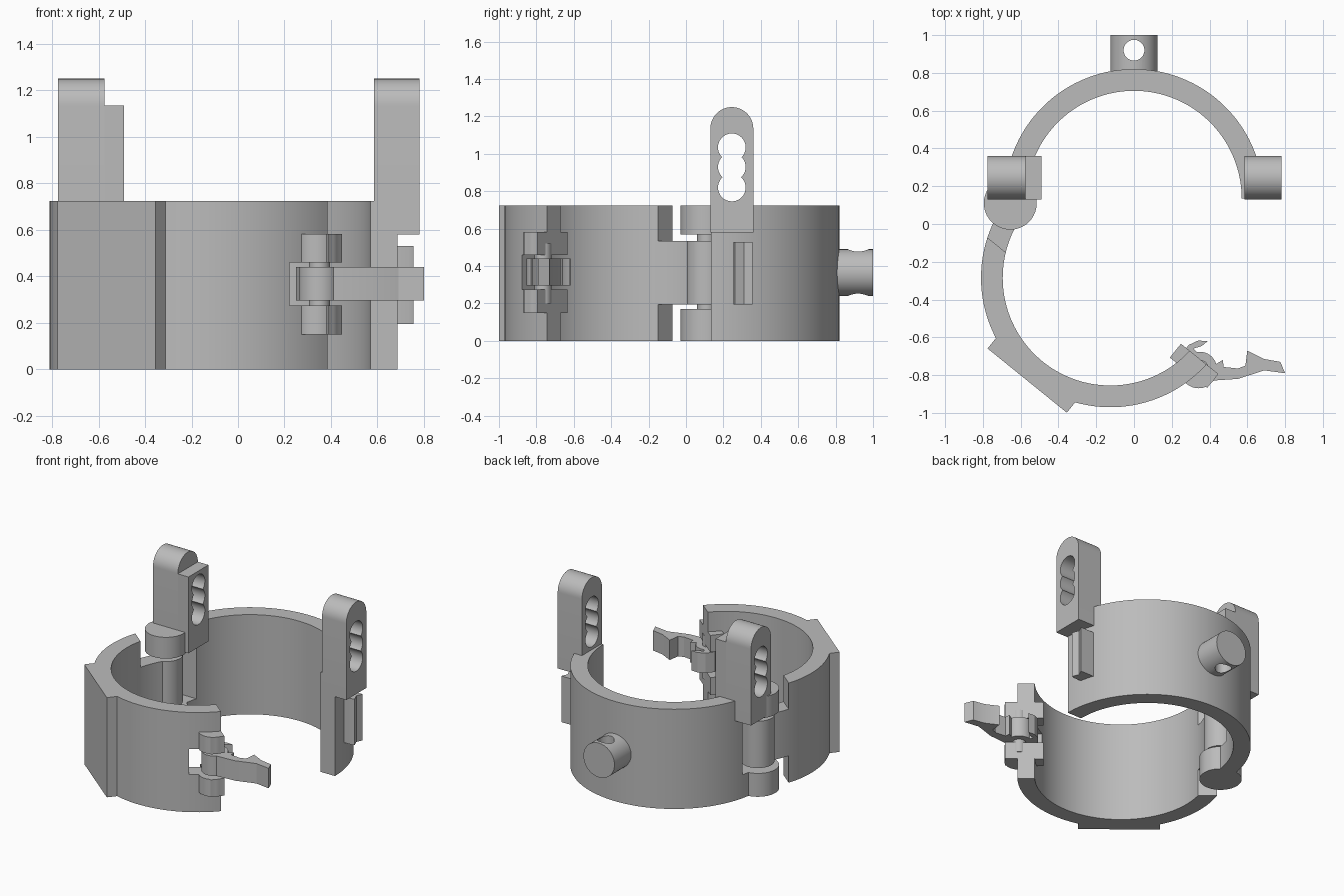
import bpy, bmesh
from math import sin, cos, pi, asin, radians
from mathutils import Matrix, Vector

if "Cube" in bpy.data.objects:
    bpy.data.objects.remove(bpy.data.objects["Cube"], do_unlink=True)

gray = bpy.data.materials.new("plain gray")
gray.use_nodes = True
gray.diffuse_color = (0.5, 0.5, 0.5, 1)
gray.node_tree.nodes["Principled BSDF"].inputs["Base Color"].default_value = gray.diffuse_color

H, R_OUT, R_IN = 0.725, 0.685, 0.57
REAR = Matrix.Translation((0, 0.135, 0))
# front half is swung open about the hinge
FRONT = Matrix.Translation((-0.125, -0.285, 0)) @ Matrix.Rotation(radians(-39), 4, 'Z')
WORLD = Matrix.Identity(4)


def prism(name, pts, lo, hi, axis='z', place=WORLD):
    """Extrude a 2D outline along an axis."""
    turn = {'z': lambda u, v, w: (u, v, w), 'x': lambda u, v, w: (w, u, v),
            'y': lambda u, v, w: (v, w, u)}[axis]
    bm = bmesh.new()
    base = bm.faces.new([bm.verts.new(turn(u, v, lo)) for u, v in pts])
    ext = bmesh.ops.extrude_face_region(bm, geom=[base])
    shift = Vector(turn(0, 0, hi - lo))
    bmesh.ops.translate(bm, verts=[g for g in ext["geom"] if isinstance(g, bmesh.types.BMVert)], vec=shift)
    bmesh.ops.recalc_face_normals(bm, faces=bm.faces)
    me = bpy.data.meshes.new(name)
    bm.to_mesh(me)
    bm.free()
    me.transform(place)
    me.materials.append(gray)
    ob = bpy.data.objects.new(name, me)
    bpy.context.collection.objects.link(ob)
    return ob


def arc(cx, cy, r, a0, a1, n=32):
    return [(cx + r * cos(a0 + (a1 - a0) * i / n), cy + r * sin(a0 + (a1 - a0) * i / n)) for i in range(n + 1)]


def circle(cx, cy, r, n=40):
    return arc(cx, cy, r, 0, 2 * pi * (n - 1) / n, n - 1)


def rect(x0, x1, y0, y1):
    return [(x0, y0), (x1, y0), (x1, y1), (x0, y1)]


def boolean(ob, other, op='DIFFERENCE'):
    """Apply a boolean and drop the helper."""
    mod = ob.modifiers.new("cut", 'BOOLEAN')
    mod.object, mod.operation, mod.solver = other, op, 'EXACT'
    bpy.context.view_layer.update()
    me = bpy.data.meshes.new_from_object(ob.evaluated_get(bpy.context.evaluated_depsgraph_get()))
    ob.modifiers.clear()
    ob.data = me
    bpy.data.objects.remove(other, do_unlink=True)


def half_ring(sign, gap):
    a, b = asin(gap / R_OUT), asin(gap / R_IN)
    return arc(0, 0, R_OUT, sign * a, sign * (pi - a), 72) + arc(0, 0, R_IN, sign * (pi - b), sign * b, 72)


# Rear half ring, notched for the hinge
rear = prism("rear_half_ring", half_ring(1, 0), 0, H, place=REAR)
boolean(rear, prism("cutter", rect(-0.8, -0.4, 0.05, 0.3), 0.17, 0.57))

# Front half ring: hinge tab on one end, clasp notch on the other
front = prism("front_half_ring", half_ring(-1, 0.036), 0, H, place=FRONT)
for lo, hi in ((-0.1, 0.195), (0.535, 0.9)):
    boolean(front, prism("cutter", rect(-0.8, -0.4, -0.244, 0.1), lo, hi, place=FRONT))
boolean(front, prism("cutter", rect(0.4, 0.9, -0.242, 0.1), 0.275, 0.46, place=FRONT))

# Flat pad on the front half
pad = [(-0.27, -0.7), (0.27, -0.7), (0.27, -0.63), (0.15, -0.6), (-0.15, -0.6), (-0.27, -0.63)]
prism("front_flat_pad", pad, 0, H, place=FRONT)

# Hinge knuckles
for name, lo, hi, r in (("hinge_lower_disc", 0, 0.17, 0.14), ("hinge_upper_disc", 0.57, H, 0.14),
                        ("hinge_middle_knuckle", 0.195, 0.535, 0.11), ("hinge_pin", 0.1, 0.6, 0.05)):
    prism(name, circle(-0.655, 0.11, r), lo, hi)

# Posts with a triple round hole
def post(name, x0, x1, pts, z_lo=0.58):
    ob = prism(name, pts, x0, x1, 'x')
    for z in (0.82, 0.93, 1.035):
        boolean(ob, prism("cutter", circle(0.245, z, 0.074), x0 - 0.1, x1 + 0.1, 'x'))
    return ob

rounded = [(0.13, 0.58), (0.36, 0.58)] + arc(0.245, 1.135, 0.115, 0, pi, 24)
post("left_post", 0.585, 0.78, rounded)
post("right_post", -0.775, -0.575, rounded)
post("right_post_inner_block", -0.575, -0.49, rect(0.13, 0.36, 0.58, 1.135))

# Catch that receives the clasp
prism("clasp_catch", [(0.64, 0.255), (0.735, 0.255), (0.755, 0.262), (0.735, 0.31), (0.755, 0.355), (0.63, 0.355)],
      0.195, 0.53)

# Rear peg with a vertical hole
peg = prism("rear_peg", circle(0.365, 0, 0.125, 48), 0.77, 1.0, 'y')
boolean(peg, prism("cutter", circle(0, 0.92, 0.055), 0, 1))

# Clasp lugs: square block plus rounded barrel
for name, lo, hi in (("clasp_lower_lug", 0.15, 0.275), ("clasp_upper_lug", 0.46, 0.582)):
    lug = prism(name, rect(0.51, 0.765, -0.13, -0.036), lo, hi, place=FRONT)
    barrel = arc(0.67, -0.085, 0.097, radians(150), radians(390), 32)
    boolean(lug, prism("barrel", barrel, lo, hi, place=FRONT), 'UNION')
prism("clasp_pin", circle(0.35, -0.765, 0.045), 0.2, 0.52)

# Clasp lever with hook
prism("clasp_lever_hub", circle(0.35, -0.765, 0.088), 0.295, 0.44)
lever = [(0.38, -0.7), (0.42, -0.75), (0.47, -0.72), (0.475, -0.757), (0.55, -0.765), (0.59, -0.75),
         (0.6, -0.67), (0.69, -0.715), (0.775, -0.73), (0.8, -0.79), (0.69, -0.775), (0.55, -0.82), (0.4, -0.83)]
prism("clasp_lever", lever, 0.295, 0.44)
hook = [(0.27, -0.76), (0.25, -0.69), (0.29, -0.64), (0.34, -0.617), (0.39, -0.62), (0.36, -0.645),
        (0.315, -0.66), (0.37, -0.72)]
prism("clasp_hook", hook, 0.295, 0.44)

# Smooth curved faces, keep sharp edges
for ob in bpy.context.scene.objects:
    ob.select_set(ob.type == 'MESH')
bpy.context.view_layer.objects.active = rear
bpy.ops.object.shade_smooth_by_angle(angle=radians(25))
